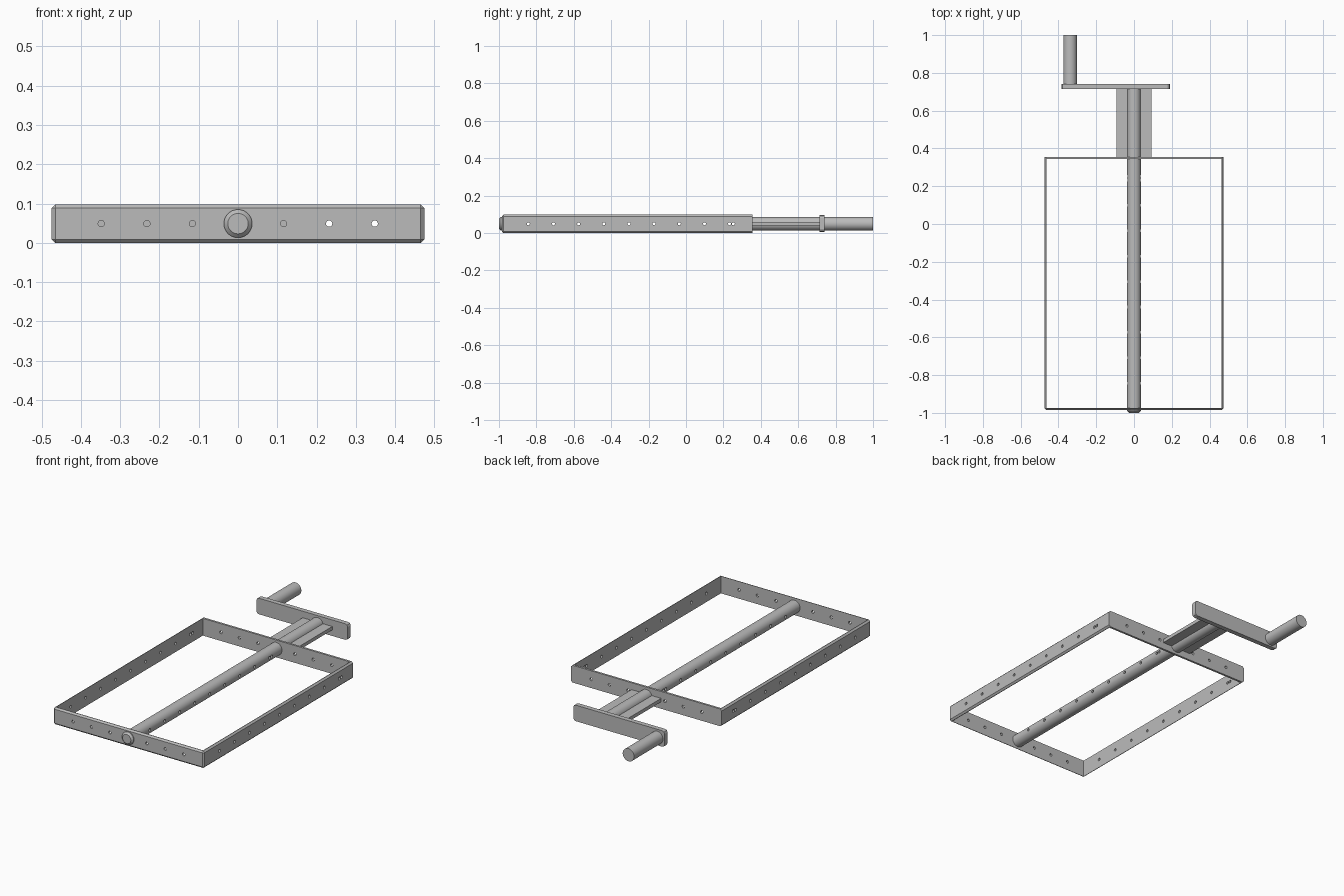
import bpy, bmesh, math
from mathutils import Matrix, Vector

if "Cube" in bpy.data.objects:
    bpy.data.objects.remove(bpy.data.objects["Cube"])

ZC = 0.049          # shared axis height
grey = bpy.data.materials.new("steel grey")
grey.diffuse_color = (0.5, 0.5, 0.5, 1)
grey.use_nodes = True
grey.node_tree.nodes["Principled BSDF"].inputs["Base Color"].default_value = grey.diffuse_color


def finish(bm, name):
    bmesh.ops.recalc_face_normals(bm, faces=bm.faces)
    me = bpy.data.meshes.new(name)
    bm.to_mesh(me)
    bm.free()
    me.materials.append(grey)
    ob = bpy.data.objects.new(name, me)
    bpy.context.collection.objects.link(ob)
    return ob


def box(bm, lo, hi):
    lo, hi = Vector(lo), Vector(hi)
    m = Matrix.Translation((lo + hi) / 2) @ Matrix.Diagonal((*(hi - lo), 1))
    return bmesh.ops.create_cube(bm, size=1, matrix=m)["verts"]


def rod(bm, axis, a, b, r, pos, seg):
    """Cylinder from a to b along x or y; pos is the other horizontal coordinate."""
    mid = (a + b) / 2
    if axis == "y":
        m = Matrix.Translation((pos, mid, ZC)) @ Matrix.Rotation(math.pi / 2, 4, "X")
    else:
        m = Matrix.Translation((mid, pos, ZC)) @ Matrix.Rotation(math.pi / 2, 4, "Y")
    bmesh.ops.create_cone(bm, cap_ends=True, segments=seg, radius1=r, radius2=r,
                          depth=b - a, matrix=m)


def smooth(ob):
    bpy.ops.object.select_all(action="DESELECT")
    bpy.context.view_layer.objects.active = ob
    ob.select_set(True)
    bpy.ops.object.shade_smooth_by_angle(angle=math.radians(35))


def cut(ob, cutter):
    mod = ob.modifiers.new("holes", "BOOLEAN")
    mod.operation, mod.object, mod.solver = "DIFFERENCE", cutter, "EXACT"


# Hole cutters: across the width and along the length
bm = bmesh.new()
for y in [-0.843 + 0.1345 * i for i in range(9)] + [0.253]:
    rod(bm, "x", -0.6, 0.6, 0.008, y, 16)
side_holes = finish(bm, "side_hole_cutter")
bm = bmesh.new()
for i in (-3, -2, -1, 1, 2, 3):
    rod(bm, "y", -1.1, 0.5, 0.008, 0.116 * i, 16)
end_holes = finish(bm, "end_hole_cutter")

# Rectangular frame: outer block, chamfered except at the back, hollowed out
X, Y0, Y1, H, T = 0.474, -0.985, 0.356, 0.098, 0.012
bm = bmesh.new()
box(bm, (-X, Y0, 0), (X, Y1, H))
edges = [e for e in bm.edges if any(v.co.y < 0 for v in e.verts)]
bmesh.ops.bevel(bm, geom=edges, offset=0.009, segments=1, profile=0.5, affect="EDGES")
frame = finish(bm, "frame")
bm = bmesh.new()
box(bm, (-X + T, Y0 + T, -1), (X - T, Y1 - T, 1))
hollow = finish(bm, "frame_hollow_cutter")
for c in (hollow, side_holes, end_holes):
    cut(frame, c)
    c.hide_render = True
    c.hide_viewport = True
    c.display_type = "WIRE"

# Central shaft with a chamfered front tip
bm = bmesh.new()
rod(bm, "y", -1.0, 0.72, 0.036, 0, 48)
tip = [e for e in bm.edges if all(v.co.y < -0.99 for v in e.verts)]
bmesh.ops.bevel(bm, geom=tip, offset=0.01, segments=1, profile=0.5, affect="EDGES")
shaft = finish(bm, "shaft")
cut(shaft, side_holes)
smooth(shaft)

# Flat wings on both sides of the rear shaft
for s, name in ((-1, "left_wing"), (1, "right_wing")):
    bm = bmesh.new()
    xs = sorted((s * 0.02, s * 0.093))
    box(bm, (xs[0], 0.355, ZC - 0.01), (xs[1], 0.716, ZC + 0.01))
    finish(bm, name)

# Crank arm with clipped corners
bm = bmesh.new()
box(bm, (-0.384, 0.714, 0.005), (0.19, 0.741, 0.096))
corners = [e for e in bm.edges if abs(e.verts[0].co.y - e.verts[1].co.y) > 0.01]
bmesh.ops.bevel(bm, geom=corners, offset=0.015, segments=2, profile=0.5, affect="EDGES")
finish(bm, "crank_arm")

# Crank handle
bm = bmesh.new()
rod(bm, "y", 0.735, 1.0, 0.036, -0.338, 48)
smooth(finish(bm, "crank_handle"))
